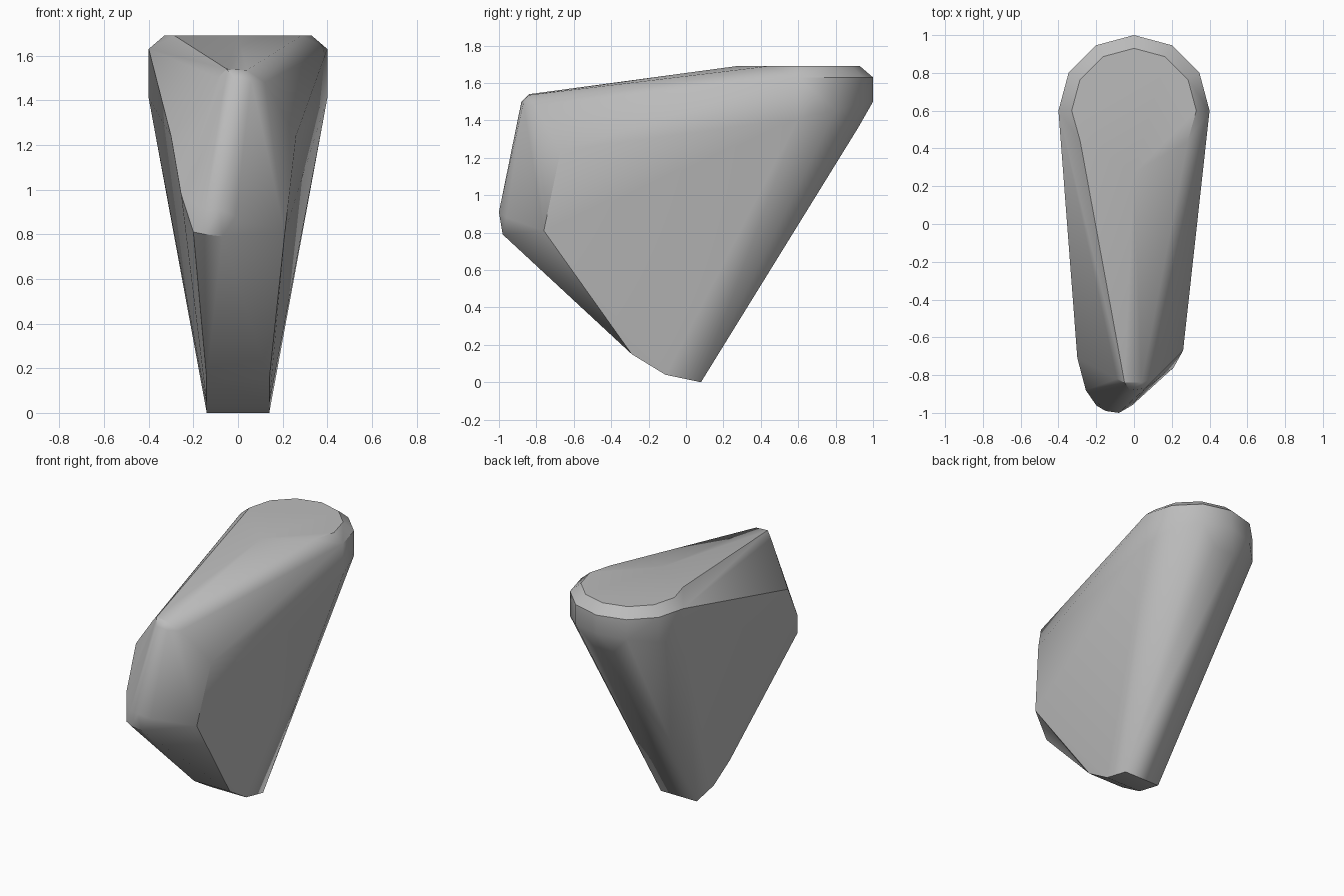
import bpy, bmesh, math

cube = bpy.data.objects.get("Cube")
if cube:
    bpy.data.objects.remove(cube, do_unlink=True)

grey = bpy.data.materials.new("plain grey")
grey.use_nodes = True
colour = (0.5, 0.5, 0.5, 1)
grey.diffuse_color = colour
grey.node_tree.nodes["Principled BSDF"].inputs["Base Color"].default_value = colour


def mirrored(points):
    return [(s * x, y, z) for x, y, z in points for s in (1, -1)]


def back_arc(radius, z, tilt=0.0):
    """Half circle around the back end; tilt raises it toward the rear."""
    steps = [math.radians(30 * i) for i in range(7)]
    return [(radius * math.cos(a), 0.6 + radius * math.sin(a),
             z + tilt * math.sin(a)) for a in steps]


# Rounded back end: bevelled top rim, vertical band and lower lip
points = back_arc(0.33, 1.69) + back_arc(0.4, 1.63) + back_arc(0.4, 1.41, 0.09)
points += mirrored([(0.285, 0.44, 1.69), (0.08, 0.92, 1.36)])
points += [(0, 0.27, 1.69)]

# Narrow foot, curving up toward the front
points += mirrored([(0.14, 0.08, 0), (0.14, -0.11, 0.04), (0.14, -0.29, 0.15)])

# Top of the nose
points += [(-0.05, -0.84, 1.54), (0.04, -0.84, 1.535), (-0.09, -0.82, 1.5),
           (0.12, -0.81, 1.48), (-0.02, -0.88, 1.5), (0.06, -0.87, 1.49)]

# Skewed lower nose and its cheeks
points += [(-0.2, -0.96, 0.81), (-0.15, -0.98, 0.8), (-0.07, -0.98, 0.79),
           (-0.15, -0.99, 0.91), (-0.08, -1.0, 0.91), (-0.01, -0.96, 0.88),
           (0.21, -0.76, 0.81), (0.26, -0.67, 1.24),
           (-0.255, -0.88, 0.98), (-0.3, -0.71, 1.24)]

# Wrap everything in one convex shell
bm = bmesh.new()
for p in points:
    bm.verts.new(p)
bmesh.ops.convex_hull(bm, input=bm.verts[:])
bmesh.ops.delete(bm, geom=[v for v in bm.verts if not v.link_faces], context="VERTS")
bmesh.ops.dissolve_limit(bm, angle_limit=math.radians(1),
                         verts=bm.verts[:], edges=bm.edges[:])
bmesh.ops.recalc_face_normals(bm, faces=bm.faces[:])
mesh = bpy.data.meshes.new("wedge_body")
bm.to_mesh(mesh)
bm.free()
mesh.materials.append(grey)

body = bpy.data.objects.new("wedge_body", mesh)
bpy.context.collection.objects.link(body)
bpy.ops.object.select_all(action="DESELECT")
body.select_set(True)
bpy.context.view_layer.objects.active = body
bpy.ops.object.shade_smooth_by_angle(angle=math.radians(35))
